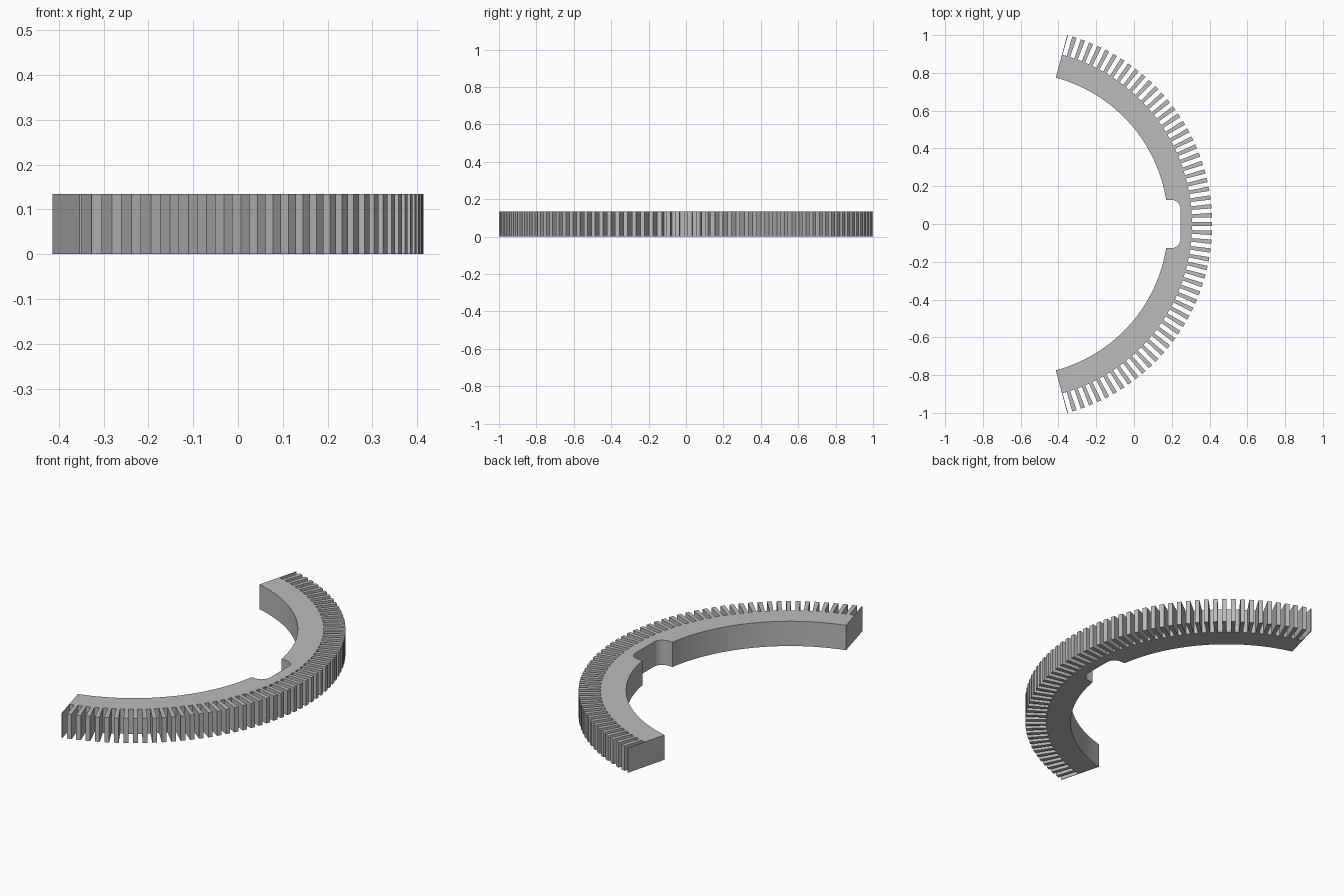
import bpy, bmesh
from math import sin, cos, radians, degrees, asin, sqrt, pi

cube = bpy.data.objects.get("Cube")
if cube:
    bpy.data.objects.remove(cube, do_unlink=True)

HALF = radians(75)              # half the sweep of the segment
R_TIP = 1 / sin(HALF)           # tooth tips
R_ROOT = 0.928                  # slot floors
R_IN = 0.802                    # inner bore
HEIGHT = 0.134
PITCH = radians(2.6)
SLOT = 0.0235                   # slot width, parallel walls
CX = -(R_TIP + R_IN * cos(HALF)) / 2    # arc centre, so the part is centred
NOTCH_X, NOTCH_Y, NOTCH_R = 0.247, 0.128, 0.05


def polar(r, a):
    return (CX + r * cos(a), r * sin(a))


def toothed_edge():
    """Outer edge from the lower end to the upper end, one slot per pitch."""
    tip = asin(SLOT / 2 / R_TIP)
    root = asin(SLOT / 2 / R_ROOT)
    pts = [polar(R_TIP, -HALF)]
    for i in range(-29, 29):
        a = (i + 0.5) * PITCH
        pts += [polar(R_TIP, a - tip), polar(R_ROOT, a - root),
                polar(R_ROOT, a + root), polar(R_TIP, a + tip)]
    pts.append(polar(R_TIP, HALF))
    return pts


def upper_bore(steps=28, corner=8):
    """Inner edge from the upper end down to the notch floor."""
    stop = asin(NOTCH_Y / R_IN)
    pts = [polar(R_IN, HALF + (stop - HALF) * i / steps) for i in range(steps + 1)]
    for i in range(corner + 1):
        a = pi / 2 * (1 - i / corner)
        pts.append((NOTCH_X - NOTCH_R + NOTCH_R * cos(a),
                    NOTCH_Y - NOTCH_R + NOTCH_R * sin(a)))
    return pts


# Closed outline: teeth outside, notched bore inside, mirrored about y = 0
bore = upper_bore()
outline = toothed_edge() + bore + [(x, -y) for x, y in reversed(bore)]

# Extrude the outline into the solid segment
bm = bmesh.new()
base = bm.faces.new([bm.verts.new((x, y, 0)) for x, y in outline])
result = bmesh.ops.extrude_face_region(bm, geom=[base], use_keep_orig=True)
top = [v for v in result["geom"] if isinstance(v, bmesh.types.BMVert)]
bmesh.ops.translate(bm, verts=top, vec=(0, 0, HEIGHT))
bmesh.ops.recalc_face_normals(bm, faces=bm.faces)
mesh = bpy.data.meshes.new("toothed_ring_segment")
bm.to_mesh(mesh)
bm.free()
segment = bpy.data.objects.new("toothed_ring_segment", mesh)
bpy.context.collection.objects.link(segment)

# Plain grey
grey = bpy.data.materials.new("plain_grey")
grey.use_nodes = True
colour = (0.5, 0.5, 0.5, 1)
grey.diffuse_color = colour
grey.node_tree.nodes["Principled BSDF"].inputs["Base Color"].default_value = colour
mesh.materials.append(grey)

# Smooth bore and notch corners, crisp teeth
bpy.ops.object.select_all(action="DESELECT")
segment.select_set(True)
bpy.context.view_layer.objects.active = segment
bpy.ops.object.shade_smooth_by_angle(angle=radians(20))
